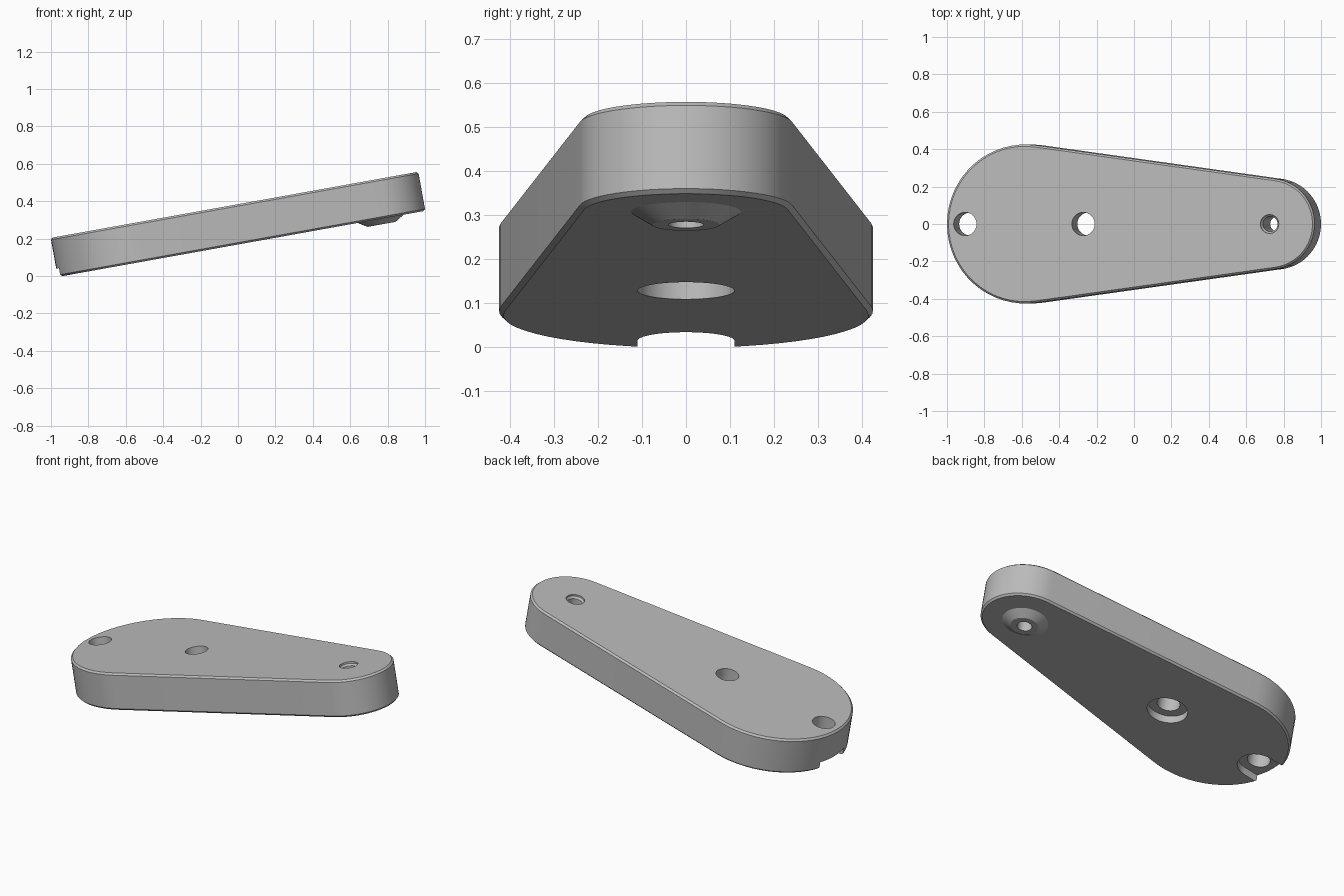
import bpy
import bmesh
from math import asin, cos, sin, pi, radians
from mathutils import Matrix, Vector

cube = bpy.data.objects.get("Cube")
if cube:
    bpy.data.objects.remove(cube, do_unlink=True)

THICK = 0.212
CHAMFER = 0.01
TILT = radians(10.2)
BIG_R, SMALL_R = 0.425, 0.243
LENGTH = 1.997
SMALL_U = LENGTH - SMALL_R
SEGMENTS = 32          # per half circle

grey = bpy.data.materials.new("plain_grey")
grey.use_nodes = True
colour = (0.5, 0.5, 0.5, 1)
grey.diffuse_color = colour
grey.node_tree.nodes["Principled BSDF"].inputs["Base Color"].default_value = colour


def outline(u0, r0, u1, r1):
    """Two arcs joined by their tangents, counter-clockwise."""
    slope = asin((r0 - r1) / (u1 - u0)) if u1 != u0 else 0
    half = pi / 2 - slope
    points = []
    for u, r, start, sweep in ((u1, r1, -half, 2 * half),
                               (u0, r0, half, 2 * pi - 2 * half)):
        for i in range(SEGMENTS + 1):
            a = start + sweep * i / SEGMENTS
            points.append((u + r * cos(a), r * sin(a)))
    return points


def loft(name, sections):
    """Closed solid through outlines (u0, r0, u1, r1, height), bottom to top."""
    bm = bmesh.new()
    rings = [[bm.verts.new((x, y, s[4])) for x, y in outline(*s[:4])]
             for s in sections]
    n = len(rings[0])
    for low, high in zip(rings, rings[1:]):
        for i in range(n):
            j = (i + 1) % n
            bm.faces.new((low[i], low[j], high[j], high[i]))
    bm.faces.new(rings[0][::-1])
    bm.faces.new(rings[-1])
    bmesh.ops.remove_doubles(bm, verts=bm.verts, dist=1e-5)
    bmesh.ops.recalc_face_normals(bm, faces=bm.faces)
    mesh = bpy.data.meshes.new(name)
    bm.to_mesh(mesh)
    bm.free()
    mesh.materials.append(grey)
    obj = bpy.data.objects.new(name, mesh)
    bpy.context.scene.collection.objects.link(obj)
    return obj


def turned(name, u, profile):
    """Round solid from (radius, height) pairs."""
    return loft(name, [(u, r, u, r, z) for r, z in profile])


# Tapered plate with chamfered rims
plate = loft("tapered_arm", [
    (BIG_R, BIG_R - c, SMALL_U, SMALL_R - c, z) for c, z in (
        (CHAMFER, 0), (0, CHAMFER), (0, THICK - CHAMFER), (CHAMFER, THICK))])

# Conical boss under the narrow end
boss = turned("conical_boss", SMALL_U, [(0.076, -0.03), (0.125, 0), (0.125, 0.02)])
steps = [(boss, 'UNION')]

# Two bolt holes with wide recesses below
for label, u in (("end", 0.1), ("middle", 0.742)):
    hole = turned(label + "_hole_cutter", u, [(0.062, -0.1), (0.062, 0.4)])
    start = -0.2 if label == "end" else u     # end recess runs out through the rim
    recess = loft(label + "_recess_cutter",
                  [(start, 0.11, u, 0.11, z) for z in (-0.1, 0.045)])
    steps += [(hole, 'DIFFERENCE'), (recess, 'DIFFERENCE')]

# Narrow hole through the boss, countersunk on top
pin = turned("pin_hole_cutter", SMALL_U, [
    (0.04, -0.1), (0.04, THICK - 0.02), (0.05, THICK - 0.01), (0.05, 0.4)])
steps.append((pin, 'DIFFERENCE'))

for tool, operation in steps:
    tool.hide_render = True
    mod = plate.modifiers.new(tool.name, 'BOOLEAN')
    mod.operation = operation
    mod.solver = 'EXACT'
    mod.object = tool

# Bake the cuts and drop the tools
bpy.context.view_layer.update()
graph = bpy.context.evaluated_depsgraph_get()
plate.data = bpy.data.meshes.new_from_object(plate.evaluated_get(graph))
plate.modifiers.clear()
for tool, _ in steps:
    bpy.data.objects.remove(tool, do_unlink=True)

# Tilt, centre and stand on the ground
mesh = plate.data
mesh.transform(Matrix.Rotation(-TILT, 4, 'Y'))
xs = [v.co.x for v in mesh.vertices]
low = min(v.co.z for v in mesh.vertices)
mesh.transform(Matrix.Translation(Vector((-(min(xs) + max(xs)) / 2, 0, -low))))

bpy.ops.object.select_all(action='DESELECT')
plate.select_set(True)
bpy.context.view_layer.objects.active = plate
bpy.ops.object.shade_smooth_by_angle(angle=radians(25))
